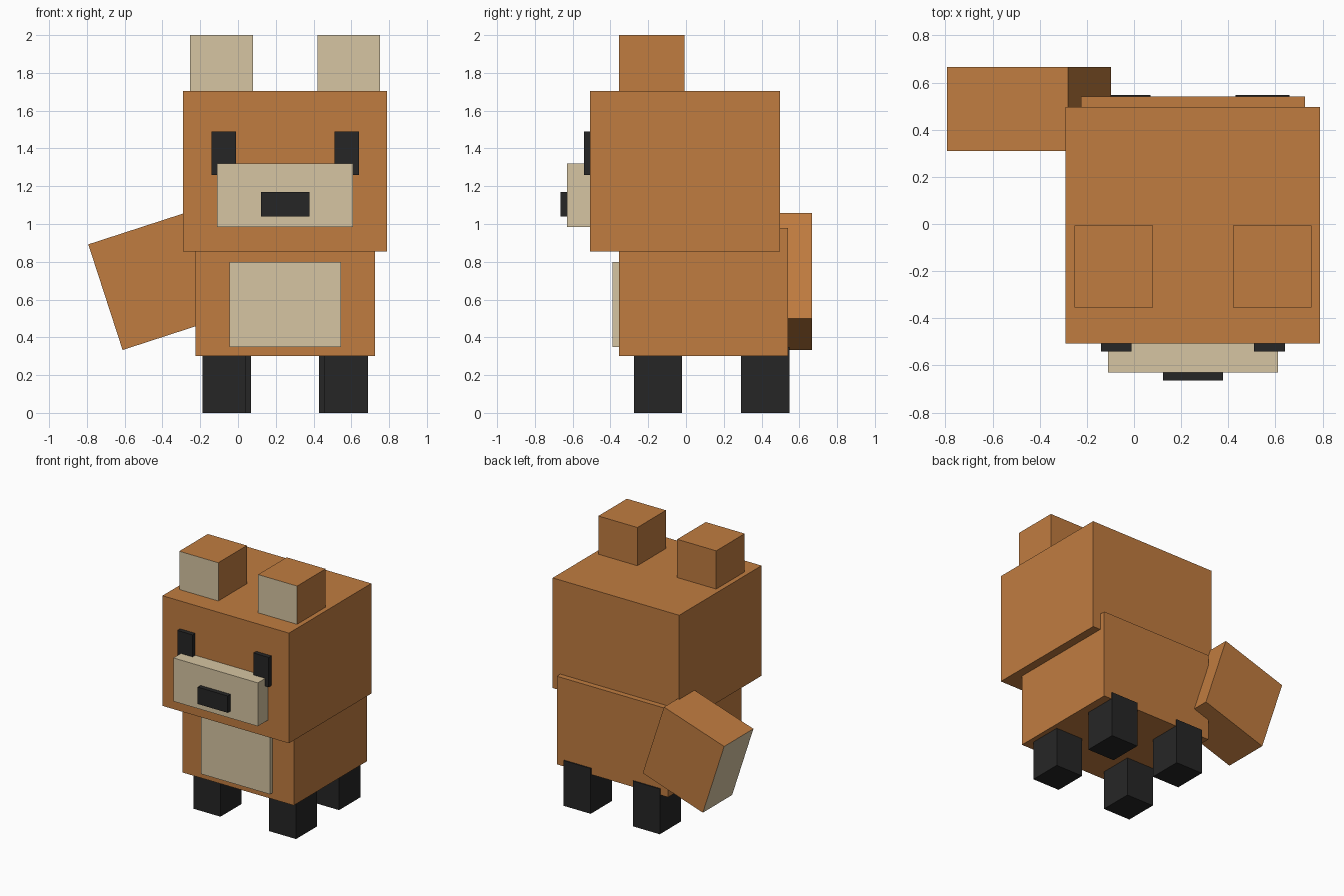
import bpy
import bmesh
from math import radians
from mathutils import Matrix, Vector

cube = bpy.data.objects.get("Cube")
if cube:
    bpy.data.objects.remove(cube, do_unlink=True)

MID = 0.25  # the body's plane of symmetry


def material(name, rgb):
    mat = bpy.data.materials.new(name)
    mat.use_nodes = True
    color = (*rgb, 1)
    mat.diffuse_color = color
    mat.node_tree.nodes["Principled BSDF"].inputs["Base Color"].default_value = color
    return mat


orange = material("orange fur", (0.527, 0.202, 0.051))
cream = material("cream fur", (0.672, 0.558, 0.361))
black = material("black", (0.0194, 0.0194, 0.0194))


def box(name, x, y, z, mat, tilt=0, accent=None):
    """Box from (low, high) ranges; accent is the local direction of a cream face."""
    ranges = (x, y, z)
    size = [hi - lo for lo, hi in ranges]
    bm = bmesh.new()
    bmesh.ops.create_cube(bm, size=1, matrix=Matrix.Diagonal((*size, 1)))
    bm.normal_update()
    if accent:
        for face in bm.faces:
            face.material_index = int(face.normal.dot(Vector(accent)) > 0.9)
    mesh = bpy.data.meshes.new(name)
    bm.to_mesh(mesh)
    bm.free()
    mesh.materials.append(mat)
    if accent:
        mesh.materials.append(cream)
    obj = bpy.data.objects.new(name, mesh)
    obj.location = [(lo + hi) / 2 for lo, hi in ranges]
    obj.rotation_euler.y = radians(tilt)
    bpy.context.collection.objects.link(obj)
    return obj


def centred(half):
    return (MID - half, MID + half)


def pair(name, x, y, z, mat, accent=None):
    """The same box on both sides of the symmetry plane."""
    mirrored = (2 * MID - x[1], 2 * MID - x[0])
    box("left_" + name, x, y, z, mat, accent=accent)
    box("right_" + name, mirrored, y, z, mat, accent=accent)


# Body and belly patch
box("body", centred(0.475), (-0.355, 0.54), (0.30, 0.98), orange)
box("belly", centred(0.295), (-0.388, -0.34), (0.35, 0.80), cream)

# Head and face
box("head", centred(0.54), (-0.507, 0.497), (0.855, 1.705), orange)
box("snout", centred(0.36), (-0.63, -0.49), (0.985, 1.32), cream)
box("nose", centred(0.128), (-0.665, -0.62), (1.04, 1.17), black)
pair("eye", (0.51, 0.64), (-0.54, -0.49), (1.26, 1.49), black)
pair("ear", (0.42, 0.753), (-0.355, -0.007), (1.69, 2.0), orange, accent=(0, -1, 0))

# Legs: the hind pair stands slightly closer together
pair("front_leg", (0.457, 0.688), (-0.275, -0.02), (0, 0.35), black)
pair("hind_leg", (0.43, 0.66), (0.29, 0.548), (0, 0.35), black)

# Tilted tail with a cream tip
box("tail", (-0.715, -0.175), (0.31, 0.667), (0.402, 0.99), orange,
    tilt=-18, accent=(-1, 0, 0))
